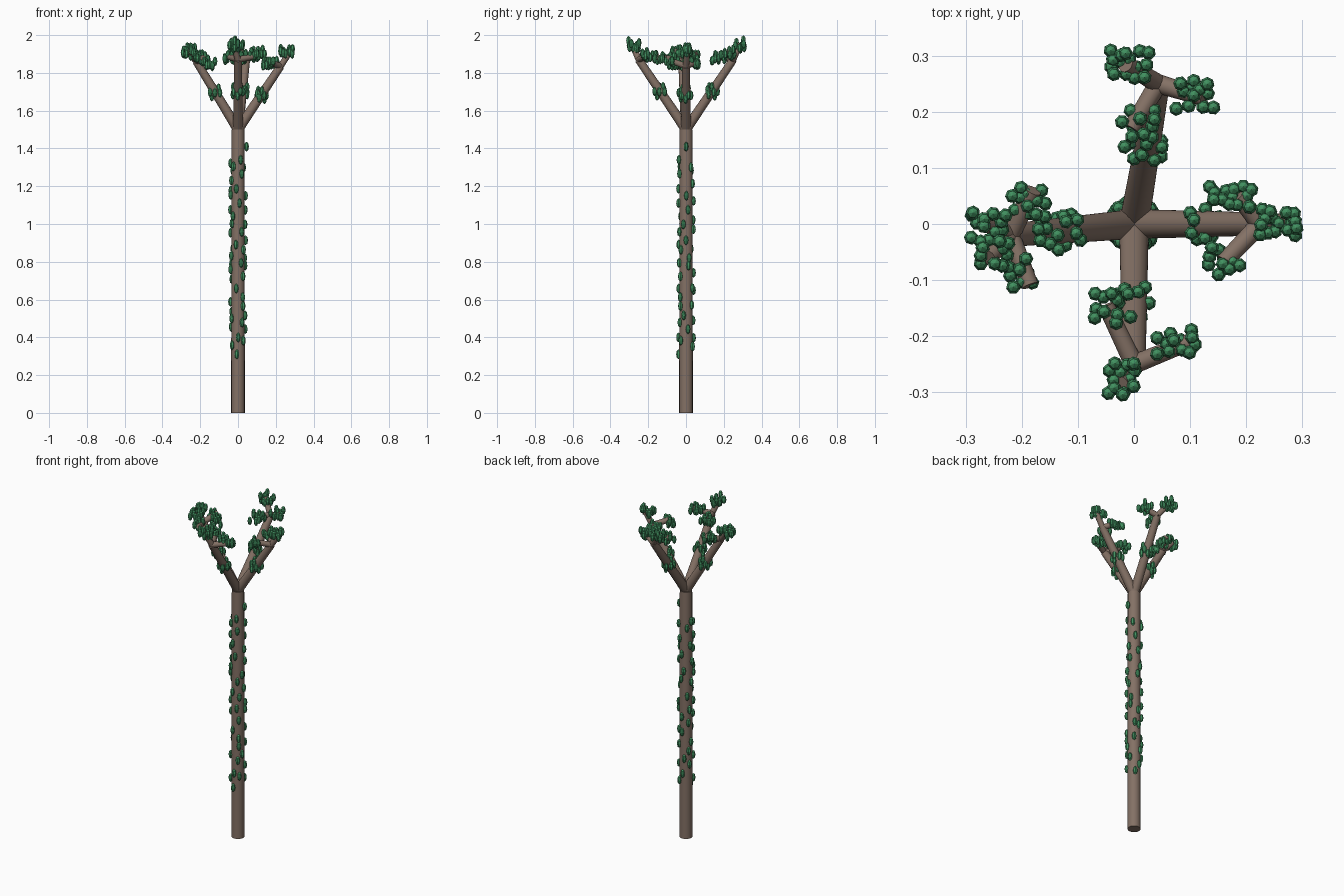
import bpy, bmesh, math, random
from mathutils import Vector, Matrix

if "Cube" in bpy.data.objects:
    bpy.data.objects.remove(bpy.data.objects["Cube"])

random.seed(4)

def material(name, color):
    m = bpy.data.materials.new(name)
    m.diffuse_color = (*color, 1)
    m.use_nodes = True
    m.node_tree.nodes["Principled BSDF"].inputs["Base Color"].default_value = m.diffuse_color
    return m

bark = material("bark", (0.23, 0.165, 0.13))
green = material("leaf_green", (0.055, 0.29, 0.12))

def finish(bm, name, mat, smooth=False):
    if smooth:
        for f in bm.faces:
            f.smooth = len(f.verts) == 4
    me = bpy.data.meshes.new(name)
    bm.to_mesh(me)
    bm.free()
    me.materials.append(mat)
    ob = bpy.data.objects.new(name, me)
    bpy.context.collection.objects.link(ob)
    return ob

def limb(name, a, b, r1, r2, sides):
    a, b = Vector(a), Vector(b)
    d = b - a
    mat = Matrix.Translation((a + b) / 2) @ d.to_track_quat('Z', 'Y').to_matrix().to_4x4()
    bm = bmesh.new()
    bmesh.ops.create_cone(bm, cap_ends=True, segments=sides, radius1=r1,
                          radius2=r2, depth=d.length, matrix=mat)
    return finish(bm, name, bark, smooth=True)

def leaf(bm, p):
    spin = Matrix.Rotation(random.uniform(0, 6.28), 4, 'Z')
    mat = Matrix.Translation(p) @ spin @ Matrix.Diagonal((1, 1, 2, 1))
    bmesh.ops.create_uvsphere(bm, u_segments=7, v_segments=4, radius=0.013, matrix=mat)

# trunk
limb("trunk", (0, 0, 0), (0, 0, 1.5), 0.036, 0.035, 16)

# main branches: fork point and the tips of the twigs growing from it
branches = {
    "right": ((0.225, 0, 1.835), [(0.275, 0.005, 1.91), (0.16, -0.068, 1.86), (0.185, 0.05, 1.855)]),
    "back": ((0.043, 0.25, 1.87), [(-0.015, 0.285, 1.95), (0.125, 0.225, 1.905), (-0.005, 0.17, 1.885)]),
    "left": ((-0.22, -0.02, 1.86), [(-0.27, 0.005, 1.92), (-0.26, -0.06, 1.92),
                                    (-0.185, -0.11, 1.88), (-0.18, 0.06, 1.9)]),
    "front": ((0, -0.25, 1.87), [(-0.025, -0.285, 1.95), (0.1, -0.21, 1.89), (-0.05, -0.145, 1.885)]),
}
for side, (fork, tips) in branches.items():
    limb(side + "_branch", (0, 0, 1.5), fork, 0.027, 0.021, 14)
    for i, tip in enumerate(tips):
        limb(f"{side}_twig_{i + 1}", fork, tip, 0.017, 0.015, 12)

# crown leaves: cluster centre, half size, count
clusters = [
    ((0.256, 0.003, 1.91), (0.034, 0.024, 0.022), 15),
    ((0.162, -0.06, 1.85), (0.034, 0.032, 0.015), 10),
    ((0.175, 0.048, 1.855), (0.04, 0.02, 0.015), 13),
    ((-0.008, 0.285, 1.945), (0.036, 0.025, 0.02), 14),
    ((0.108, 0.23, 1.905), (0.034, 0.025, 0.02), 12),
    ((0.008, 0.172, 1.88), (0.036, 0.035, 0.02), 12),
    ((-0.258, -0.005, 1.92), (0.034, 0.03, 0.022), 14),
    ((-0.255, -0.06, 1.905), (0.028, 0.024, 0.02), 7),
    ((-0.205, -0.085, 1.875), (0.025, 0.03, 0.018), 9),
    ((-0.188, 0.045, 1.89), (0.032, 0.034, 0.02), 12),
    ((-0.148, -0.02, 1.845), (0.03, 0.026, 0.02), 8),
    ((-0.022, -0.275, 1.945), (0.025, 0.027, 0.02), 13),
    ((0.075, -0.21, 1.895), (0.036, 0.022, 0.018), 12),
    ((-0.038, -0.148, 1.88), (0.032, 0.028, 0.018), 11),
]
bm = bmesh.new()
for c, h, n in clusters:
    placed = []
    for _ in range(300):
        p = Vector([c[k] + h[k] * random.uniform(-1, 1) for k in range(3)])
        if len(placed) < n and all((p - q).xy.length > 0.0125 for q in placed):
            placed.append(p)
            leaf(bm, p)
# tallest and outermost leaves
for p in [(-0.015, 0.304, 1.973), (-0.02, -0.304, 1.97), (0.287, 0.005, 1.925), (-0.287, 0.02, 1.92)]:
    leaf(bm, Vector(p))
# leaves ringed around the middle of each main branch
for fork, tips in branches.values():
    axis = Vector(fork) - Vector((0, 0, 1.5))
    side = axis.cross(Vector((0, 0, 1))).normalized()
    up = side.cross(axis).normalized()
    for i in range(9):
        a = i * 2.4
        mid = Vector((0, 0, 1.5)) + axis * (0.5 + 0.012 * i)
        leaf(bm, mid + 0.027 * (side * math.cos(a) + up * math.sin(a)))
finish(bm, "crown_leaves", green)

# leaves climbing the trunk
bm = bmesh.new()
count = 56
for i in range(count):
    z = 0.32 + 1.03 * i / (count - 1) + random.uniform(-0.015, 0.015)
    a = -1.13 + i * 2.4 + random.uniform(-0.6, 0.6)
    r = 0.04
    leaf(bm, Vector((r * math.cos(a), r * math.sin(a), z)))
leaf(bm, Vector((0.045, 0, 1.41)))
finish(bm, "trunk_leaves", green)
